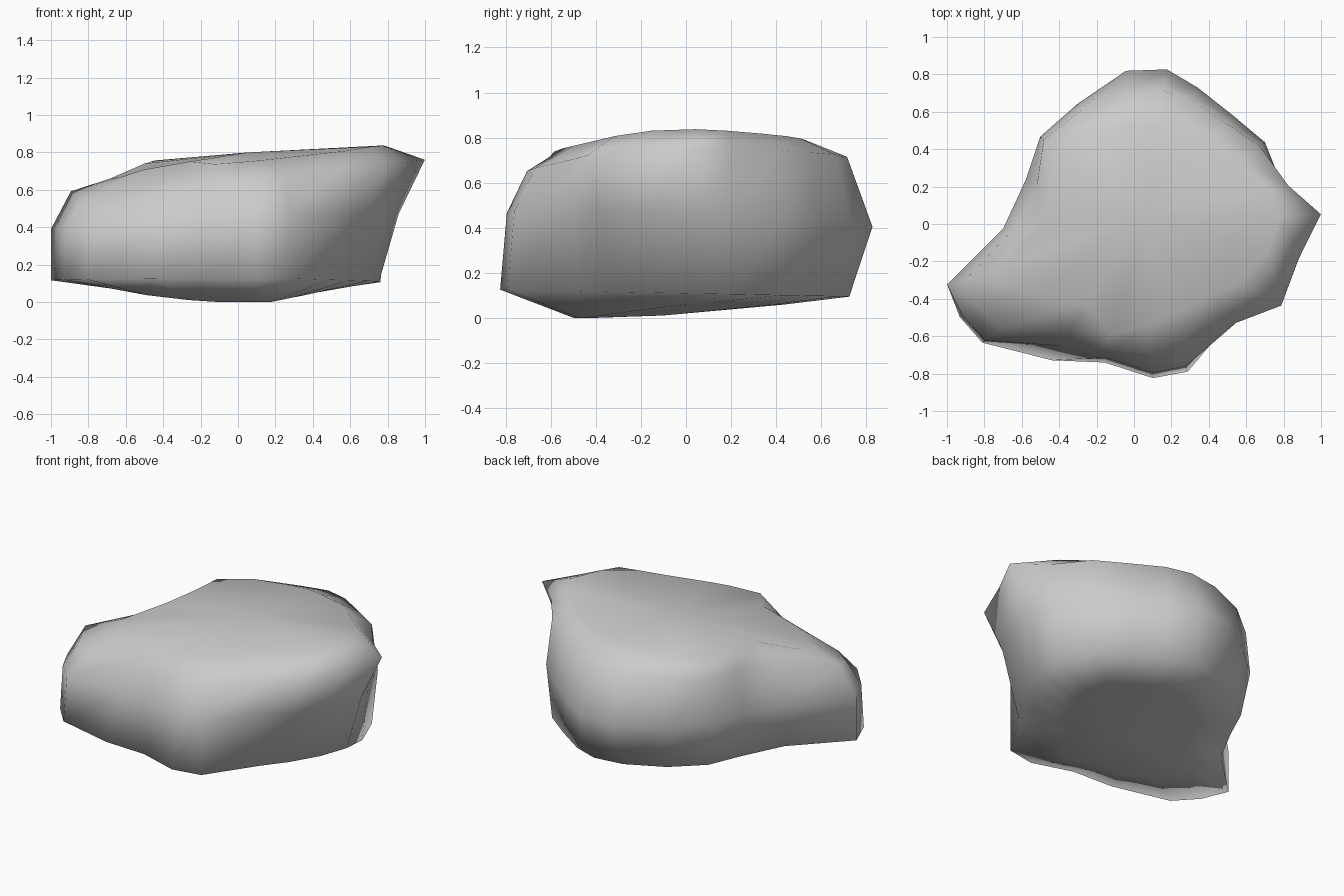
import bpy, bmesh
from math import radians, cos, sin

if "Cube" in bpy.data.objects:
    bpy.data.objects.remove(bpy.data.objects["Cube"])

# Rock profile by compass angle: angle, then radius at base edge, middle, shoulder and top rim
spokes = [
    (3, .755, .86, 1.0, .78), (14, .785, .82, .85, .75), (32, .79, .825, .79, .65),
    (48, .74, .785, .73, .60), (65, .74, .805, .73, .56), (78, .74, .845, .73, .54),
    (93, .70, .82, .70, .52), (115, .65, .71, .67, .54), (137, .63, .685, .66, .58),
    (158, .60, .625, .56, .48), (182, .69, .70, .64, .50), (198, 1.05, 1.05, .94, .72),
    (208, 1.056, 1.04, .95, .71), (218, 1.03, 1.01, .90, .64), (239, .85, .76, .67, .50),
    (258, .757, .73, .69, .60), (277, .83, .80, .71, .55), (290, .84, .81, .71, .53),
    (316, .68, .73, .76, .56), (331, .68, .79, .90, .65), (348, .71, .81, .90, .73),
]


def shoulder(x, y):
    front = max(0, -y - .2)
    return .69 + .07 * x + .02 * y - .06 * front - .3 * front * max(0, -x)


def rim(x, y):
    return .80 + .05 * x - .34 * max(0, -x - .4) - .03 * abs(y) - .1 * max(0, -y - .2)


# Gently tilted height of each ring
heights = [
    lambda x, y: max(0, .03 + .07 * y + .1 * max(0, abs(x) - .15)),  # underside
    lambda x, y: .11 - .02 * y,                                      # base edge
    lambda x, y: .43 + .05 * x - .04 * y,                            # middle
    shoulder,
    rim,
]

bm = bmesh.new()
rings = []
for level, height in enumerate(heights):
    ring = []
    for angle, *radii in spokes:
        r = radii[0] * .6 if level == 0 else radii[level - 1]
        x, y = r * cos(radians(angle)), r * sin(radians(angle))
        ring.append(bm.verts.new((x, y, height(x, y))))
    rings.append(ring)

# Skin between the rings
n = len(spokes)
for lower, upper in zip(rings, rings[1:]):
    for i in range(n):
        j = (i + 1) % n
        bm.faces.new((lower[i], lower[j], upper[j], upper[i]))

# Close the underside and the crown
under = bm.verts.new((0, -.1, .012))
crown = bm.verts.new((.05, .05, .80))
for i in range(n):
    j = (i + 1) % n
    bm.faces.new((rings[0][j], rings[0][i], under))
    bm.faces.new((rings[-1][i], rings[-1][j], crown))
bmesh.ops.recalc_face_normals(bm, faces=bm.faces)
for f in bm.faces:
    f.smooth = True

mesh = bpy.data.meshes.new("boulder")
bm.to_mesh(mesh)
bm.free()
boulder = bpy.data.objects.new("boulder", mesh)
bpy.context.collection.objects.link(boulder)
